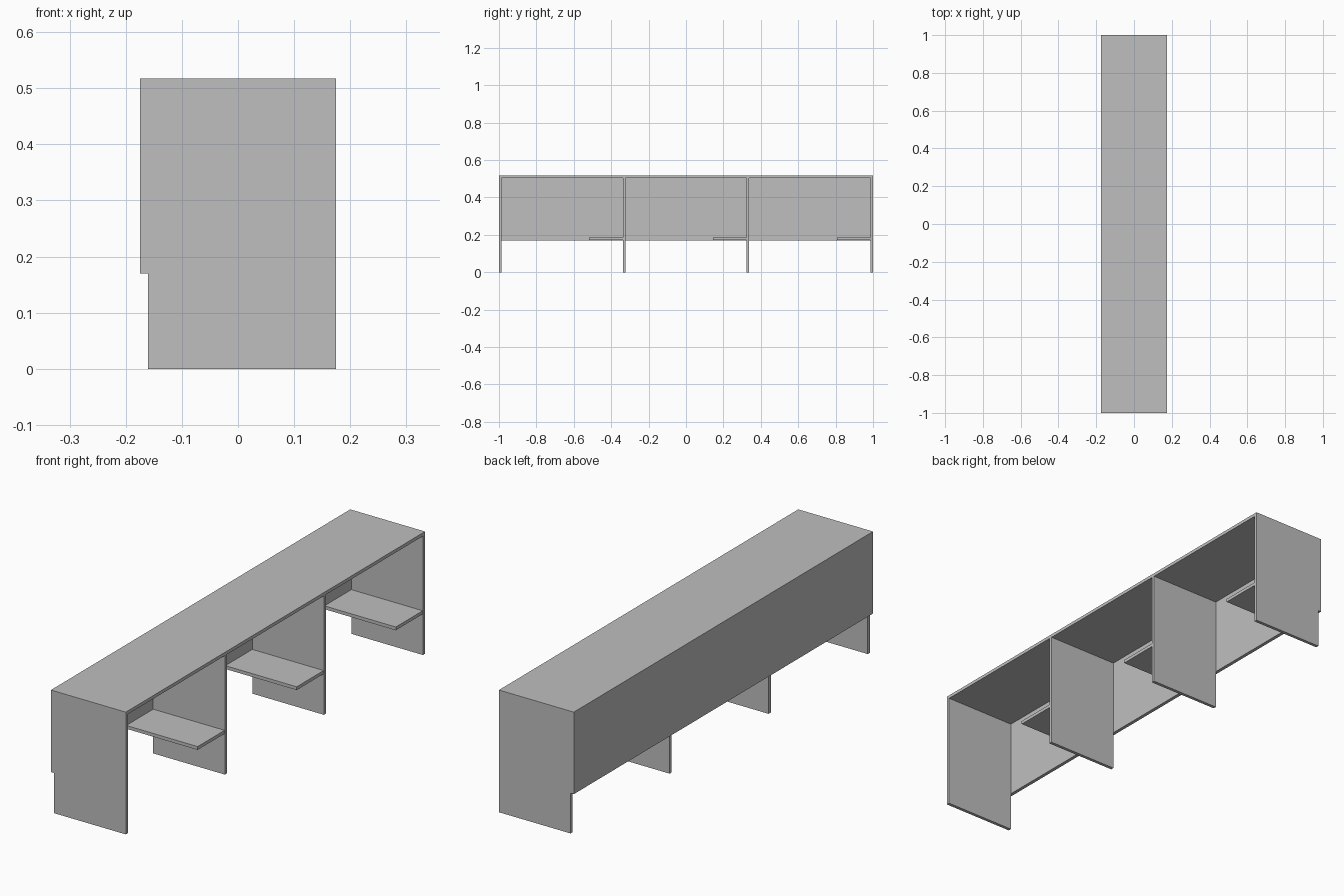
import bpy
import bmesh

cube = bpy.data.objects.get("Cube")
if cube:
    bpy.data.objects.remove(cube, do_unlink=True)

grey = bpy.data.materials.new("plain grey")
grey.use_nodes = True
colour = (0.52, 0.52, 0.52, 1)
grey.diffuse_color = colour
grey.node_tree.nodes["Principled BSDF"].inputs["Base Color"].default_value = colour


def board(name, low, high):
    """Flat board between two opposite corners."""
    bm = bmesh.new()
    bmesh.ops.create_cube(bm, size=1)
    for v in bm.verts:
        v.co = [high[i] if v.co[i] > 0 else low[i] for i in range(3)]
    mesh = bpy.data.meshes.new(name)
    bm.to_mesh(mesh)
    bm.free()
    mesh.materials.append(grey)
    obj = bpy.data.objects.new(name, mesh)
    bpy.context.collection.objects.link(obj)
    return obj


T = 0.014            # board thickness
HALF = 0.175         # half depth
HEIGHT = 0.517
PANEL_BOTTOM = 0.17
BACK = -HALF + 0.015  # inner face of the back panel
PITCH = (2 - T) / 3
SHELF_WIDTH = 0.18

# Desk top and long back panel
board("desk_top", (-HALF, -1, HEIGHT - T), (HALF, 1, HEIGHT))
board("back_panel", (-HALF, -1, PANEL_BOTTOM), (BACK, 1, HEIGHT - T))

# Upright dividers, with a shelf on the near side of each but the first
for i in range(4):
    y = -1 + i * PITCH
    board(f"upright_{i + 1}", (BACK, y, 0), (HALF, y + T, HEIGHT - T))
    if i:
        board(f"shelf_{i}", (BACK, y - SHELF_WIDTH, PANEL_BOTTOM + 0.003),
              (HALF - 0.001, y, PANEL_BOTTOM + 0.003 + T))
